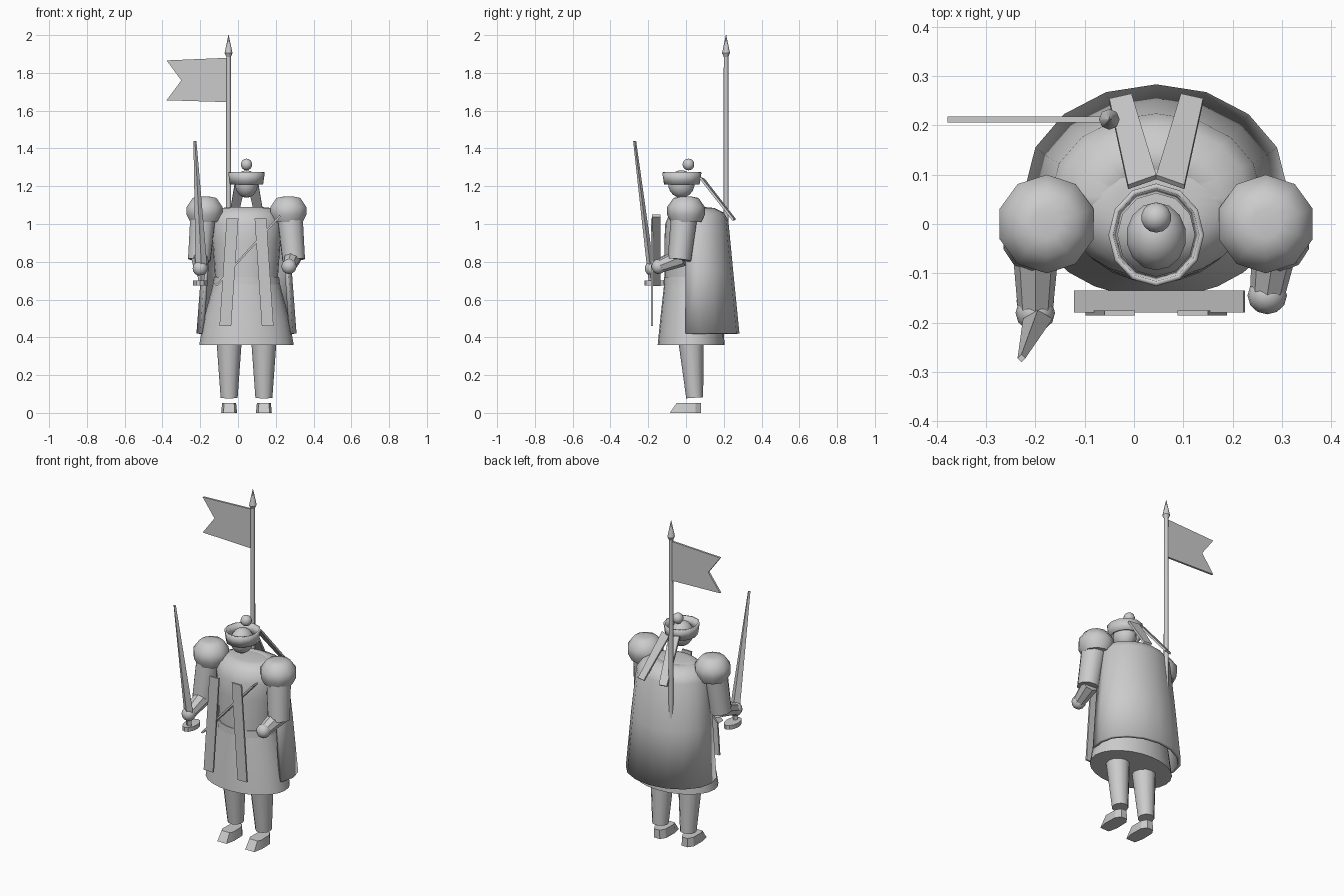
import bpy, bmesh, math
from mathutils import Vector

old = bpy.data.objects.get("Cube")
if old:
    bpy.data.objects.remove(old, do_unlink=True)

grey = bpy.data.materials.new("plain grey")
grey.use_nodes = True
grey.diffuse_color = (0.6, 0.6, 0.6, 1)
grey.node_tree.nodes["Principled BSDF"].inputs["Base Color"].default_value = (0.6, 0.6, 0.6, 1)

MID = 0.045  # x of the figure's centre line


def finish(name, bm, angle=35):
    bmesh.ops.recalc_face_normals(bm, faces=bm.faces)
    mesh = bpy.data.meshes.new(name)
    bm.to_mesh(mesh)
    bm.free()
    mesh.materials.append(grey)
    obj = bpy.data.objects.new(name, mesh)
    bpy.context.collection.objects.link(obj)
    bpy.ops.object.select_all(action='DESELECT')
    obj.select_set(True)
    bpy.context.view_layer.objects.active = obj
    if angle:
        bpy.ops.object.shade_smooth_by_angle(angle=math.radians(angle))
    return obj


def loft(name, rings, x=MID, sides=16, start=0, span=360, caps=True, angle=35):
    """Stack of elliptical rings: (z, centre y, radius x, radius y)."""
    bm = bmesh.new()
    closed = span == 360
    count = sides if closed else sides + 1
    rows = []
    for z, cy, rx, ry in rings:
        turns = [math.radians(start + span * i / sides) for i in range(count)]
        rows.append([bm.verts.new((x + rx * math.cos(t), cy + ry * math.sin(t), z)) for t in turns])
    for a, b in zip(rows, rows[1:]):
        for i in range(sides):
            j = (i + 1) % count
            bm.faces.new((a[i], a[j], b[j], b[i]))
    if closed and caps:
        bm.faces.new(rows[0])
        bm.faces.new(rows[-1])
    return finish(name, bm, angle)


def limb(name, p, q, r1, r2, sides=8, angle=50):
    """Tapered round bar from p to q."""
    p, q = Vector(p), Vector(q)
    bm = bmesh.new()
    bmesh.ops.create_cone(bm, cap_ends=True, segments=sides, radius1=r1, radius2=r2, depth=(q - p).length)
    bm.transform((q - p).to_track_quat('Z', 'Y').to_matrix().to_4x4())
    bmesh.ops.translate(bm, vec=(p + q) / 2, verts=bm.verts)
    return finish(name, bm, angle)


def ball(name, centre, size, u=14, v=9):
    bm = bmesh.new()
    bmesh.ops.create_uvsphere(bm, u_segments=u, v_segments=v, radius=1)
    bmesh.ops.scale(bm, vec=size, verts=bm.verts)
    bmesh.ops.translate(bm, vec=centre, verts=bm.verts)
    return finish(name, bm, 60)


def plate(name, outline, thickness):
    """Flat outline extruded by a thickness vector, centred on the outline."""
    t = Vector(thickness)
    bm = bmesh.new()
    a = [bm.verts.new(Vector(p) - t / 2) for p in outline]
    b = [bm.verts.new(Vector(p) + t / 2) for p in outline]
    bm.faces.new(a)
    bm.faces.new(b)
    for i in range(len(a)):
        j = (i + 1) % len(a)
        bm.faces.new((a[i], a[j], b[j], b[i]))
    return finish(name, bm, 0)


# Robe: skirt, belt and torso
loft("skirt", [(0.36, 0.027, 0.25, 0.177), (0.5, 0.03, 0.225, 0.166), (0.69, 0.035, 0.175, 0.15)], sides=24)
loft("belt", [(0.68, 0.035, 0.178, 0.154), (0.72, 0.035, 0.172, 0.152)], sides=24)
loft("torso", [(0.7, 0.035, 0.165, 0.148), (0.9, 0.035, 0.18, 0.15), (1.0, 0.04, 0.19, 0.15),
               (1.05, 0.04, 0.175, 0.13), (1.085, 0.04, 0.13, 0.09), (1.09, 0.04, 0.08, 0.06)], sides=24, angle=50)

# Cape wrapped round the back
cape = loft("cape", [(0.42, 0.076, 0.265, 0.207), (0.75, 0.068, 0.24, 0.182), (1.02, 0.06, 0.213, 0.164),
                     (1.06, 0.06, 0.185, 0.14), (1.085, 0.055, 0.135, 0.095), (1.09, 0.05, 0.06, 0.04)],
            sides=10, start=-22.5, span=225, angle=50)
solid = cape.modifiers.new("thickness", 'SOLIDIFY')
solid.thickness = 0.02
solid.offset = -1

# Head, cap and bobble
ball("head", (MID, -0.025, 1.212), (0.062, 0.07, 0.073))
band = loft("cap_band", [(1.21, -0.022, 0.078, 0.084), (1.275, -0.022, 0.087, 0.094)], sides=12, caps=False)
rim = band.modifiers.new("thickness", 'SOLIDIFY')
rim.thickness = 0.01
ball("cap_bobble", (MID, 0.013, 1.315), (0.031, 0.031, 0.031))

for side, s in (("right", -1), ("left", 1)):
    # Legs and shoes
    lx = MID + s * 0.092
    limb(side + "_leg", (lx, 0.046, 0.08), (lx, 0.027, 0.37), 0.045, 0.066, 12)
    shoe = [(-0.03, -0.085), (0.03, -0.085), (0.042, -0.03), (0.04, 0.05),
            (0.02, 0.08), (-0.02, 0.08), (-0.04, 0.05), (-0.042, -0.03)]
    bm = bmesh.new()
    low = [bm.verts.new((lx + x, y, 0)) for x, y in shoe]
    top = [bm.verts.new((lx + x * 0.88, max(y, -0.05), 0.052)) for x, y in shoe]
    bm.faces.new(low)
    bm.faces.new(top)
    for i in range(8):
        j = (i + 1) % 8
        bm.faces.new((low[i], low[j], top[j], top[i]))
    finish(side + "_shoe", bm, 30)

    # Shoulder puffs and arms
    sx = MID + s * 0.222
    loft(side + "_shoulder", [(1.01, 0, 0.08, 0.08), (1.05, 0, 0.1, 0.1), (1.09, 0, 0.1, 0.1),
                              (1.138, 0, 0.066, 0.066), (1.145, 0, 0.03, 0.03)],
         x=sx, sides=10, start=18, angle=50)
    elbow = (MID + s * 0.25, -0.035, 0.81)
    limb(side + "_upper_arm", (sx + s * 0.008, -0.01, 1.04), elbow, 0.07, 0.062, 10)
    hand = (0.27, -0.145, 0.775) if s > 0 else (-0.2, -0.18, 0.765)
    limb(side + "_forearm", (elbow[0] - s * 0.006, -0.02, 0.825), hand, 0.05, 0.035, 8, 30)
    ball(side + "_hand", hand, (0.04, 0.038, 0.04), 12, 8)

    # Long straps down the front
    cx = MID + s * 0.1
    plate(side + "_front_strap",
          [(cx - s * 0.026 - 0.031, -0.18, 1.03), (cx - s * 0.026 + 0.031, -0.18, 1.03),
           (cx + s * 0.012 + 0.031, -0.18, 0.46), (cx + s * 0.012 - 0.031, -0.18, 0.46)], (0, 0.01, 0))

    # Ribbons hanging behind the cap
    plate(side + "_ribbon",
          [(MID, 0.095, 1.235), (MID + s * 0.057, 0.075, 1.245),
           (MID + s * 0.095, 0.25, 1.022), (MID + s * 0.05, 0.26, 1.022)], (0, 0.009, 0.008))

# Slanted sash bar across the chest
plate("chest_sash", [(-0.122, -0.157, 0.674), (-0.11, -0.157, 0.672),
                     (0.225, -0.157, 1.038), (0.222, -0.157, 1.05)], (0, 0.044, 0))

# Sword in the right hand
bm = bmesh.new()
rows = []
for x, y, z, w, d in ((-0.195, -0.185, 0.69, 0.014, 0.012), (-0.195, -0.192, 0.8, 0.03, 0.018),
                      (-0.228, -0.272, 1.44, 0.008, 0.008)):
    rows.append([bm.verts.new((x + a * w, y + b * d, z)) for a, b in ((-1, 0), (0, -1), (1, 0), (0, 1))])
for a, b in zip(rows, rows[1:]):
    for i in range(4):
        bm.faces.new((a[i], a[(i + 1) % 4], b[(i + 1) % 4], b[i]))
bm.faces.new(rows[0])
bm.faces.new(rows[-1])
finish("sword_blade", bm, 0)
loft("sword_guard", [(0.675, -0.156, 0.038, 0.065), (0.7, -0.156, 0.038, 0.065)], x=-0.2, sides=12)

# Banner on its pole
limb("banner_pole", (-0.05, 0.212, 0.8), (-0.05, 0.212, 1.91), 0.014, 0.012, 8)
limb("pole_collar", (-0.05, 0.212, 1.885), (-0.05, 0.212, 1.905), 0.012, 0.021, 8)
limb("pole_tip", (-0.05, 0.212, 1.905), (-0.05, 0.212, 2.0), 0.021, 0.001, 8)
plate("banner", [(-0.05, 0.212, 1.88), (-0.378, 0.212, 1.866), (-0.3, 0.212, 1.76),
                 (-0.378, 0.212, 1.655), (-0.05, 0.212, 1.645)], (0, 0.012, 0))
